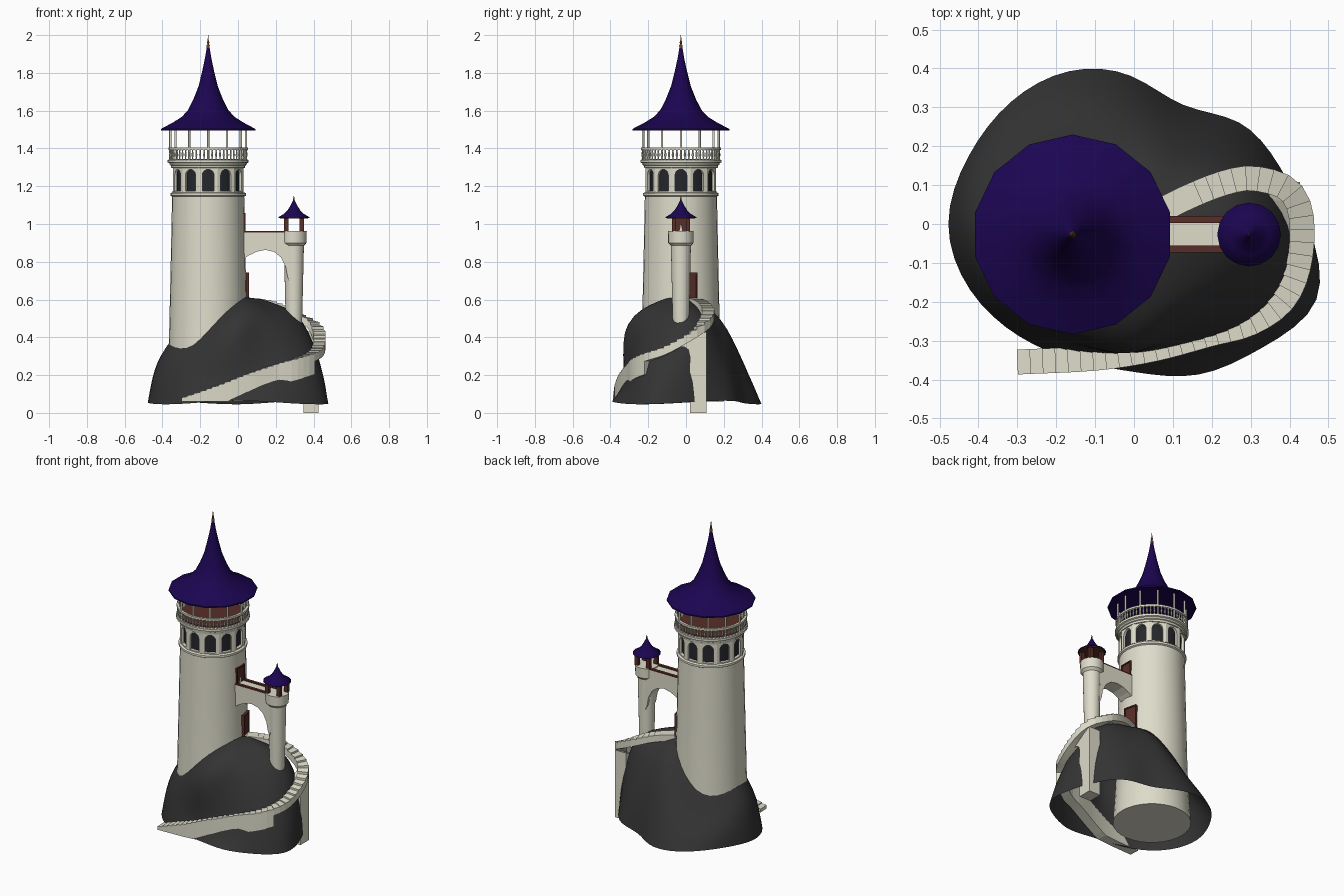
import bpy, bmesh, math
from math import sin, cos, pi, radians
from mathutils import Vector

if "Cube" in bpy.data.objects:
    bpy.data.objects.remove(bpy.data.objects["Cube"])

def mat(name, r, g, b):
    m = bpy.data.materials.new(name)
    m.diffuse_color = (r, g, b, 1)
    m.use_nodes = True
    m.node_tree.nodes["Principled BSDF"].inputs["Base Color"].default_value = m.diffuse_color
    return m

STONE = mat("pale_stone", .73, .715, .59)
ROCK = mat("dark_rock", .034, .034, .034)
ROOF = mat("purple_roof", .011, .0015, .082)
WOOD = mat("red_brown_wood", .095, .027, .02)
GLASS = mat("dark_glass", .018, .02, .024)
GOLD = mat("bronze", .14, .055, .02)
TX, TY = -.158, -.027      # main tower axis
SX, SY = .296, -.027       # small tower axis

def finish(name, bm, m, smooth=0):
    bmesh.ops.recalc_face_normals(bm, faces=bm.faces[:])
    if smooth:
        for f in bm.faces:
            f.smooth = True
        for e in bm.edges:
            e.smooth = len(e.link_faces) == 2 and e.calc_face_angle(0) < radians(smooth)
    me = bpy.data.meshes.new(name)
    bm.to_mesh(me)
    bm.free()
    me.materials.append(m)
    ob = bpy.data.objects.new(name, me)
    bpy.context.collection.objects.link(ob)
    return ob

def add_lathe(bm, prof, cx, cy, n, closed=False):
    rings = [[bm.verts.new((cx + r * cos(pi / 2 + 2 * pi * i / n), cy + r * sin(pi / 2 + 2 * pi * i / n), z))
              for i in range(n)] for r, z in prof]
    pairs = list(zip(rings, rings[1:])) + ([(rings[-1], rings[0])] if closed else [])
    for a, b in pairs:
        for i in range(n):
            j = (i + 1) % n
            bm.faces.new((a[i], a[j], b[j], b[i]))
    if not closed:
        bm.faces.new(rings[0])
        bm.faces.new(rings[-1])

def lathe(name, prof, cx, cy, m, n=32, smooth=40, closed=False):
    bm = bmesh.new()
    add_lathe(bm, prof, cx, cy, n, closed)
    return finish(name, bm, m, smooth)

def skin(bm, lo, hi):
    lo, hi = [bm.verts.new(p) for p in lo], [bm.verts.new(p) for p in hi]
    bm.faces.new(lo)
    bm.faces.new(hi)
    for i in range(len(lo)):
        j = (i + 1) % len(lo)
        bm.faces.new((lo[i], lo[j], hi[j], hi[i]))

def add_prism(bm, pts, a, b, f):
    skin(bm, [f(u, v, a) for u, v in pts], [f(u, v, b) for u, v in pts])

def rect(u0, u1, v0, v1):
    return [(u0, v0), (u1, v0), (u1, v1), (u0, v1)]

def radial(a, cx=TX, cy=TY):      # u sideways, v up, w outward
    return lambda u, v, w: (cx + cos(a) * w - sin(a) * u, cy + sin(a) * w + cos(a) * u, v)

def xz(u, v, w): return (u, w, v)
def yz(u, v, w): return (w, u, v)
def xy(u, v, w): return (u, v, w)

# Rock: base radius, mid radius/height, shoulder radius/height for every 22.5 degrees
rock = [(.44, .45, .25, .36, .52), (.395, .37, .28, .32, .50), (.385, .31, .29, .20, .50), (.305, .275, .3, .2, .50),
        (.385, .31, .25, .22, .46), (.43, .36, .18, .27, .32), (.445, .41, .13, .34, .2), (.455, .44, .17, .37, .27),
        (.485, .45, .26, .38, .38), (.455, .42, .25, .36, .37), (.41, .385, .2, .32, .36), (.375, .33, .17, .34, .4),
        (.37, .305, .16, .37, .45), (.425, .315, .17, .28, .54), (.445, .41, .2, .28, .5), (.535, .475, .22, .33, .48)]
bm = bmesh.new()
rings = [[], [], [], [], []]
for i, (rb, rm, zm, rs, zs) in enumerate(rock):
    t = i * pi / 8
    k = .5 if 1 <= i <= 4 else .36        # lower saddle where the stair arrives
    for ring, (r, z) in zip(rings, [(rb, .055 + .012 * sin(3 * t)), (rm, zm), (rs, zs),
                                    (rs * .62, zs * k + .615 * (1 - k)), (.08, .585 if 1 <= i <= 4 else .62)]):
        ring.append(bm.verts.new((r * 1.03 * cos(t), r * 1.03 * sin(t), z)))
for a, b in zip(rings, rings[1:]):
    for i in range(16):
        j = (i + 1) % 16
        bm.faces.new((a[i], a[j], b[j], b[i]))
bm.faces.new(rings[-1])
ob = finish("rock_mound", bm, ROCK, 180)
s = ob.modifiers.new("smooth", 'SUBSURF')
s.levels = s.render_levels = 2

# Main tower
lathe("main_tower", [(.226, .06), (.214, .25), (.207, .4), (.197, .85), (.191, 1.145), (.2, 1.15), (.2, 1.163),
                     (.188, 1.168), (.188, 1.175)], TX, TY, STONE)
lathe("gallery_glass", [(.17, 1.165), (.17, 1.305)], TX, TY, GLASS)
W, A = .187 * math.tan(pi / 12), .031
arch = [(-W, 1.17), (-A, 1.17)] + [(-A * cos(pi * k / 10), 1.258 + A * sin(pi * k / 10)) for k in range(11)] \
       + [(A, 1.17), (W, 1.17), (W, 1.305), (-W, 1.305)]
bm = bmesh.new()
for k in range(12):
    add_prism(bm, arch, .172, .187, radial(k * pi / 6))
finish("gallery_arches", bm, STONE)
lathe("balcony_cornice", [(.18, 1.295), (.195, 1.298), (.197, 1.31), (.203, 1.313), (.205, 1.322),
                          (.214, 1.326), (.214, 1.34), (.18, 1.341)], TX, TY, STONE)
lathe("balcony_floor", [(.192, 1.338), (.192, 1.344)], TX, TY, WOOD)

# Balustrade and roof posts
bm = bmesh.new()
for k in range(60):
    add_lathe(bm, [(.006, 1.34), (.003, 1.35), (.0065, 1.365), (.0035, 1.385), (.006, 1.396)],
              TX + .203 * cos(k * pi / 30), TY + .203 * sin(k * pi / 30), 6)
finish("balusters", bm, STONE, 50)
lathe("balcony_rail", [(.196, 1.392), (.211, 1.392), (.211, 1.404), (.196, 1.404)], TX, TY, STONE, closed=True)
bm = bmesh.new()
for k in range(12):
    add_lathe(bm, [(.006, 1.34), (.006, 1.51)], TX + .2 * cos(k * pi / 6), TY + .2 * sin(k * pi / 6), 8)
finish("roof_posts", bm, STONE, 50)

# Main roof and finial
lathe("main_roof", [(.2, 1.505), (.257, 1.495), (.257, 1.503), (.19, 1.538), (.142, 1.568), (.108, 1.605), (.08, 1.66),
                    (.052, 1.73), (.032, 1.81), (.017, 1.88), (.006, 1.945)], TX, TY, ROOF, 14, 60)
lathe("main_finial", [(.008, 1.925), (.009, 1.945), (.004, 1.952), (.007, 1.962), (.003, 1.972), (.0008, 2)],
      TX, TY, GOLD, 10)

# Doors: wooden leaf in a thin frame
for name, ang, z0, z1, hw, r in (("lower_door", radians(13), .595, .735, .035, .204),
                                 ("upper_door", 0, .955, 1.05, .034, .19)):
    bm = bmesh.new()
    add_prism(bm, rect(-hw, hw, z0, z1), r - .03, r + .004, radial(ang))
    for u0, u1, v0, v1 in ((-hw - .006, -hw, z0, z1), (hw, hw + .006, z0, z1), (-hw - .006, hw + .006, z1, z1 + .008)):
        add_prism(bm, rect(u0, u1, v0, v1), r - .03, r + .009, radial(ang))
    finish(name, bm, WOOD)

# Small tower with pavilion
lathe("small_tower", [(.044, .35), (.044, .5), (.053, .885), (.067, .9), (.068, .962)], SX, SY, STONE, 24)
bm = bmesh.new()
for sx in (-1, 1):
    for sy in (-1, 1):
        x, y = SX + sx * .041, SY + sy * .038
        add_prism(bm, rect(x - .012, x + .012, y - .01, y + .01), .96, 1.04, xy)
finish("pavilion_posts", bm, WOOD)
lathe("pavilion_ceiling", [(.074, 1.029), (.076, 1.034)], SX, SY, WOOD, 16)
lathe("pavilion_roof", [(.06, 1.036), (.082, 1.032), (.082, 1.036), (.052, 1.054), (.034, 1.072), (.02, 1.094),
                        (.008, 1.118), (.003, 1.128)], SX, SY, ROOF, 16, 60)
lathe("pavilion_finial", [(.003, 1.122), (.0045, 1.13), (.001, 1.148)], SX, SY, GOLD, 8)

# Arched bridge and its rails
bm = bmesh.new()
add_prism(bm, [(0, .955), (.27, .955), (.28, .68), (.262, .72), (.252, .775), (.228, .823), (.19, .853), (.145, .863),
               (.1, .854), (.06, .835), (.03, .815), (0, .8)], -.073, .02, xz)
finish("bridge", bm, STONE)
bm = bmesh.new()
for y in (-.073, .002):
    add_prism(bm, rect(.02, .25, .954, .963), y, y + .018, xz)
finish("bridge_rails", bm, WOOD)

# Winding stair: resampled spline of wedge-shaped steps
path = [Vector(p) for p in ((-.30, -.355, .075), (-.1, -.345, .145), (.05, -.322, .205), (.196, -.283, .255),
        (.3, -.255, .285), (.385, -.195, .315), (.425, -.1, .35), (.43, .02, .42), (.395, .09, .48), (.31, .117, .53),
        (.24, .108, .565), (.145, .072, .597), (.02, .01, .61))]
ext = [2 * path[0] - path[1]] + path + [2 * path[-1] - path[-2]]
dense = []
for i in range(1, len(path)):
    p0, p1, p2, p3 = ext[i - 1:i + 3]
    for k in range(20):
        t = k / 20
        dense.append(.5 * (2 * p1 + (p2 - p0) * t + (2 * p0 - 5 * p1 + 4 * p2 - p3) * t * t
                           + (3 * p1 - p0 - 3 * p2 + p3) * t ** 3))
dense.append(path[-1])
dist = [0]
for a, b in zip(dense, dense[1:]):
    dist.append(dist[-1] + (b - a).xy.length)

def at(d):
    i = next((k for k in range(1, len(dist)) if dist[k] >= d), len(dist) - 1)
    a, b = dense[i - 1], dense[i]
    p = a.lerp(b, (d - dist[i - 1]) / (dist[i] - dist[i - 1]))
    t = (b - a).xy.normalized()
    return p, Vector((-t.y, t.x, 0)) * .032

N = 44
bm = bmesh.new()
for k in range(N):
    (a, na), (b, nb) = at(dist[-1] * k / N), at(dist[-1] * (k + 1) / N)
    low = [Vector((p.x, p.y, min(p.z - .012, max(.06, p.z - (.11 if k < 22 else .04)))))
           for p in (a + na, a - na, b - nb, b + nb)]
    a.z += .6 * (b.z - a.z)            # small riser, gently sloped tread
    skin(bm, low, [a + na, a - na, b - nb, b + nb])
finish("winding_stair", bm, STONE)

# Pillar carrying the stair bend
bm = bmesh.new()
add_prism(bm, [(.02, 0), (.108, 0), (.108, .43), (.06, .41), (-.05, .35), (-.01, .35), (.012, .335), (.02, .3)],
          .347, .427, yz)
finish("stair_pillar", bm, STONE)
